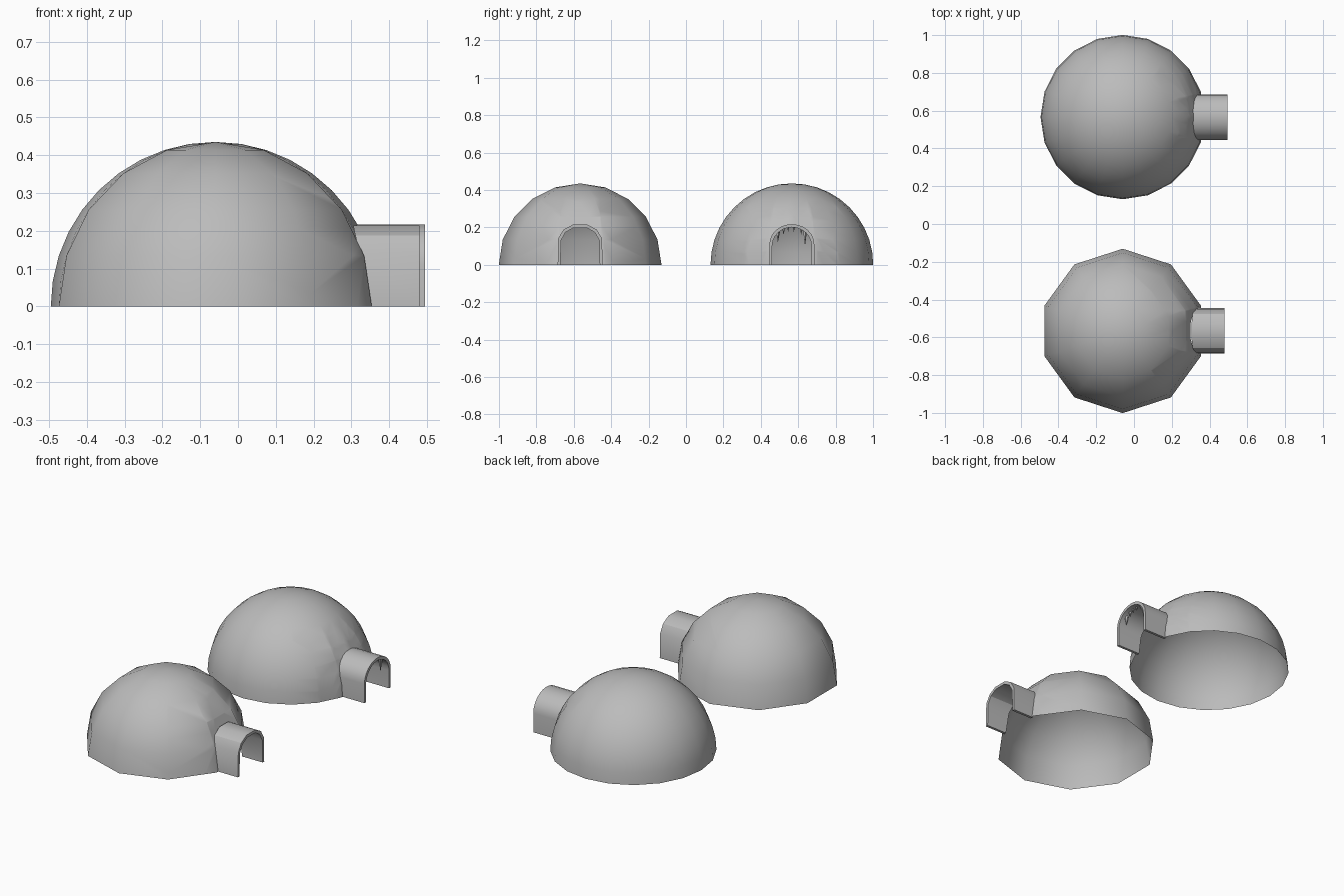
import bpy, bmesh, math
from mathutils import Matrix, Vector

if "Cube" in bpy.data.objects:
    bpy.data.objects.remove(bpy.data.objects["Cube"], do_unlink=True)

snow = bpy.data.materials.new("snow_grey")
snow.use_nodes = True
GREY = (0.5, 0.5, 0.5, 1)
snow.diffuse_color = GREY
bsdf = snow.node_tree.nodes["Principled BSDF"]
bsdf.inputs["Base Color"].default_value = GREY
bsdf.inputs["Roughness"].default_value = 0.9

R, CX, CY = 0.435, -0.06, 0.566


def finish(bm, name, y, angle):
    """Turn a bmesh into a smooth-shaded object placed at y."""
    bmesh.ops.recalc_face_normals(bm, faces=bm.faces)
    me = bpy.data.meshes.new(name)
    bm.to_mesh(me)
    bm.free()
    me.materials.append(snow)
    ob = bpy.data.objects.new(name, me)
    ob.location = (CX, y, 0)
    bpy.context.collection.objects.link(ob)
    bpy.ops.object.select_all(action='DESELECT')
    ob.select_set(True)
    bpy.context.view_layer.objects.active = ob
    bpy.ops.object.shade_smooth_by_angle(angle=math.radians(angle))
    return ob


def scaled(arch, sy, sz):
    return [(y * sy, z * sz) for y, z in arch]


def dome(name, y, segments, arch):
    """Open half sphere with an arched doorway cut on the +x side."""
    bm = bmesh.new()
    rings = segments // 2
    pts = [bm.verts.new((0, R * math.cos(a), R * math.sin(a)))
           for a in (math.pi / 2 * i / rings for i in range(rings + 1))]
    edges = [bm.edges.new(p) for p in zip(pts, pts[1:])]
    bmesh.ops.spin(bm, geom=pts + edges, axis=(0, 0, 1), cent=(0, 0, 0),
                   steps=segments, angle=math.tau)
    bmesh.ops.remove_doubles(bm, verts=bm.verts, dist=1e-4)

    # Slice the wall along each side of the arch, then drop what lies inside
    planes = []
    for (y0, z0), (y1, z1) in zip(arch, arch[1:]):
        planes.append((Vector((0, y0, z0)), Vector((0, z1 - z0, y0 - y1)).normalized()))

    def near_door(f):
        c = f.calc_center_median()
        return c.x > 0.2 and abs(c.y) < 0.25 and c.z < 0.32

    for co, no in planes:
        faces = [f for f in bm.faces if near_door(f)]
        geom = set(faces)
        for f in faces:
            geom.update(f.edges)
            geom.update(f.verts)
        bmesh.ops.bisect_plane(bm, geom=list(geom), plane_co=co, plane_no=no, dist=1e-5)
    inside = [f for f in bm.faces if near_door(f) and all(
        (f.calc_center_median() - co).dot(no) < 0 for co, no in planes)]
    bmesh.ops.delete(bm, geom=inside, context='FACES')
    finish(bm, name, y, 60)


def tunnel(name, y, arch, mouth, angle):
    """Thick arched passage from the dome wall to the mouth."""
    bm = bmesh.new()
    loops = []
    for prof in (arch, scaled(arch, 0.875, 0.925)):
        wall = [bm.verts.new((math.sqrt(R * R - a * a - b * b) - 0.012, a, b)) for a, b in prof]
        end = [bm.verts.new((mouth - CX, a, b)) for a, b in prof]
        loops.append((wall, end))
    (ow, oe), (iw, ie) = loops
    for a, b in ((ow, oe), (oe, ie), (ie, iw)):
        for i in range(len(arch) - 1):
            bm.faces.new((a[i], a[i + 1], b[i + 1], b[i]))
    for i in (0, -1):
        bm.faces.new((ow[i], oe[i], ie[i], iw[i]))
    finish(bm, name, y, angle)


# Arch outlines, running from the +y foot over the top to the -y foot
half = [(0.12, 0), (0.117, 0.14), (0.09, 0.187), (0.04, 0.214)]
coarse_arch = half + [(-y, z) for y, z in reversed(half)]
STEPS = 12
fine_arch = [(0.12, 0)] + [
    (0.12 * math.cos(math.pi * i / STEPS), 0.11 + 0.107 * math.sin(math.pi * i / STEPS))
    for i in range(STEPS + 1)] + [(-0.12, 0)]

for label, y, segs, arch, mouth, ang in (
        ("front", -CY, 10, coarse_arch, 0.48, 30),
        ("back", CY, 20, fine_arch, 0.495, 40)):
    dome(label + "_dome", y, segs, scaled(arch, 0.94, 0.965))
    tunnel(label + "_tunnel", y, arch, mouth, ang)

# Icicles hanging inside the back tunnel mouth: offset, tip height, radius
bm = bmesh.new()
for off, tip, rad in ((-0.075, 0.12, 0.011), (-0.045, 0.16, 0.008), (-0.02, 0.175, 0.007),
                      (0.01, 0.175, 0.007), (0.05, 0.16, 0.008), (0.07, 0.10, 0.011)):
    top = 0.925 * (0.11 + 0.107 * math.sqrt(1 - (off / 0.105) ** 2)) + 0.004
    bmesh.ops.create_cone(bm, segments=5, radius1=0, radius2=rad, depth=top - tip,
                          matrix=Matrix.Translation((0.525, off, (top + tip) / 2)))
bmesh.ops.remove_doubles(bm, verts=bm.verts, dist=1e-5)
finish(bm, "icicles", CY, 30)
